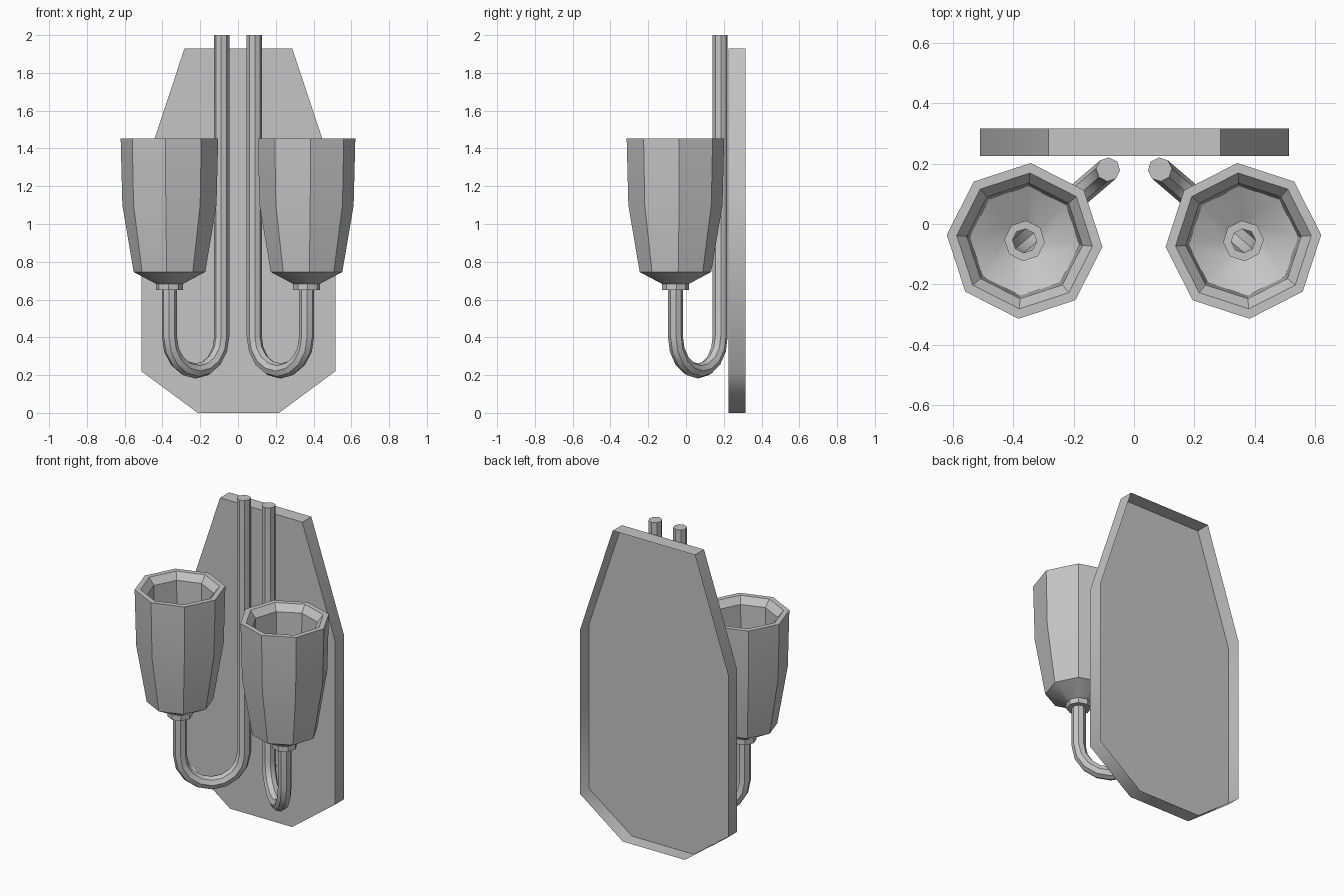
import bpy, bmesh
from math import sin, cos, pi, atan2, radians
from mathutils import Vector

if "Cube" in bpy.data.objects:
    bpy.data.objects.remove(bpy.data.objects["Cube"])

grey = bpy.data.materials.new("plain grey")
grey.use_nodes = True
colour = (0.56, 0.56, 0.56, 1)
grey.diffuse_color = colour
grey.node_tree.nodes["Principled BSDF"].inputs["Base Color"].default_value = colour

SIDES = 8
WALL_END = Vector((0.086, 0.181, 0))   # upright by the plate
CUP_END = Vector((0.363, -0.056, 0))   # axis of the cup
span = CUP_END - WALL_END
along = span.normalized()
turn = atan2(along.y, along.x)
up = Vector((0, 0, 1))
across = up.cross(along)


def finish(name, bm, smooth_angle=30):
    bmesh.ops.recalc_face_normals(bm, faces=bm.faces)
    mesh = bpy.data.meshes.new(name)
    bm.to_mesh(mesh)
    bm.free()
    mesh.shade_smooth()
    mesh.set_sharp_from_angle(angle=radians(smooth_angle))
    mesh.materials.append(grey)
    obj = bpy.data.objects.new(name, mesh)
    bpy.context.collection.objects.link(obj)


def skin(bm, rings, closed=False):
    pairs = list(zip(rings, rings[1:]))
    if closed:
        pairs.append((rings[-1], rings[0]))
    for a, b in pairs:
        for i in range(SIDES):
            j = (i + 1) % SIDES
            bm.faces.new((a[i], a[j], b[j], b[i]))


def lathe(name, profile, side):
    """Closed eight-sided shell around the cup axis."""
    bm = bmesh.new()
    rings = []
    for r, z in profile:
        angles = [turn + 2 * pi * i / SIDES for i in range(SIDES)]
        rings.append([bm.verts.new((side * (CUP_END.x + r * cos(a)),
                                    CUP_END.y + r * sin(a), z)) for a in angles])
    skin(bm, rings, closed=True)
    finish(name, bm)


def hooked_tube(name, side, radius=0.04, steps=8):
    """Upright that bends in a half circle up to the cup."""
    bend = span.length / 2
    mid = (WALL_END + CUP_END) / 2 + up * (0.222 + bend)
    path = [(WALL_END + up * 2, along)]
    for k in range(steps + 1):
        a = pi * k / steps
        out = -along * cos(a) - up * sin(a)
        path.append((mid + out * bend, -out))
    path.append((CUP_END + up * 0.685, -along))
    bm = bmesh.new()
    rings = []
    for centre, inward in path:
        ring = []
        for i in range(SIDES):
            a = 2 * pi * i / SIDES
            p = centre + radius * (inward * cos(a) + across * sin(a))
            ring.append(bm.verts.new((side * p.x, p.y, p.z)))
        rings.append(ring)
    skin(bm, rings)
    bm.faces.new(rings[0])
    finish(name, bm)


# Wall plate: mirrored outline with a rim drawn backwards, open at the back
half = [(0.215, 0), (0.513, 0.22), (0.513, 1.245), (0.285, 1.93)]
outline = half + [(-x, z) for x, z in reversed(half)]
bm = bmesh.new()
bm.faces.new([bm.verts.new((x + 0.002, 0.226, z)) for x, z in outline])
rim = bmesh.ops.extrude_edge_only(bm, edges=bm.edges[:])["geom"]
bmesh.ops.translate(bm, vec=(0, 0.09, 0),
                    verts=[v for v in rim if isinstance(v, bmesh.types.BMVert)])
finish("wall_plate", bm, smooth_angle=60)

# Cup: outside from the base to the rim, then back down the inside
cup = [(0.066, 0.68), (0.19, 0.746), (0.25, 1.1), (0.259, 1.452),
       (0.226, 1.452), (0.192, 1.41), (0.182, 0.765), (0.066, 0.70)]
collar = [(0.04, 0.65), (0.071, 0.65), (0.071, 0.685), (0.04, 0.685)]

for label, side in (("left", 1), ("right", -1)):
    hooked_tube(label + "_tube", side)
    lathe(label + "_collar", collar, side)
    lathe(label + "_cup", cup, side)
